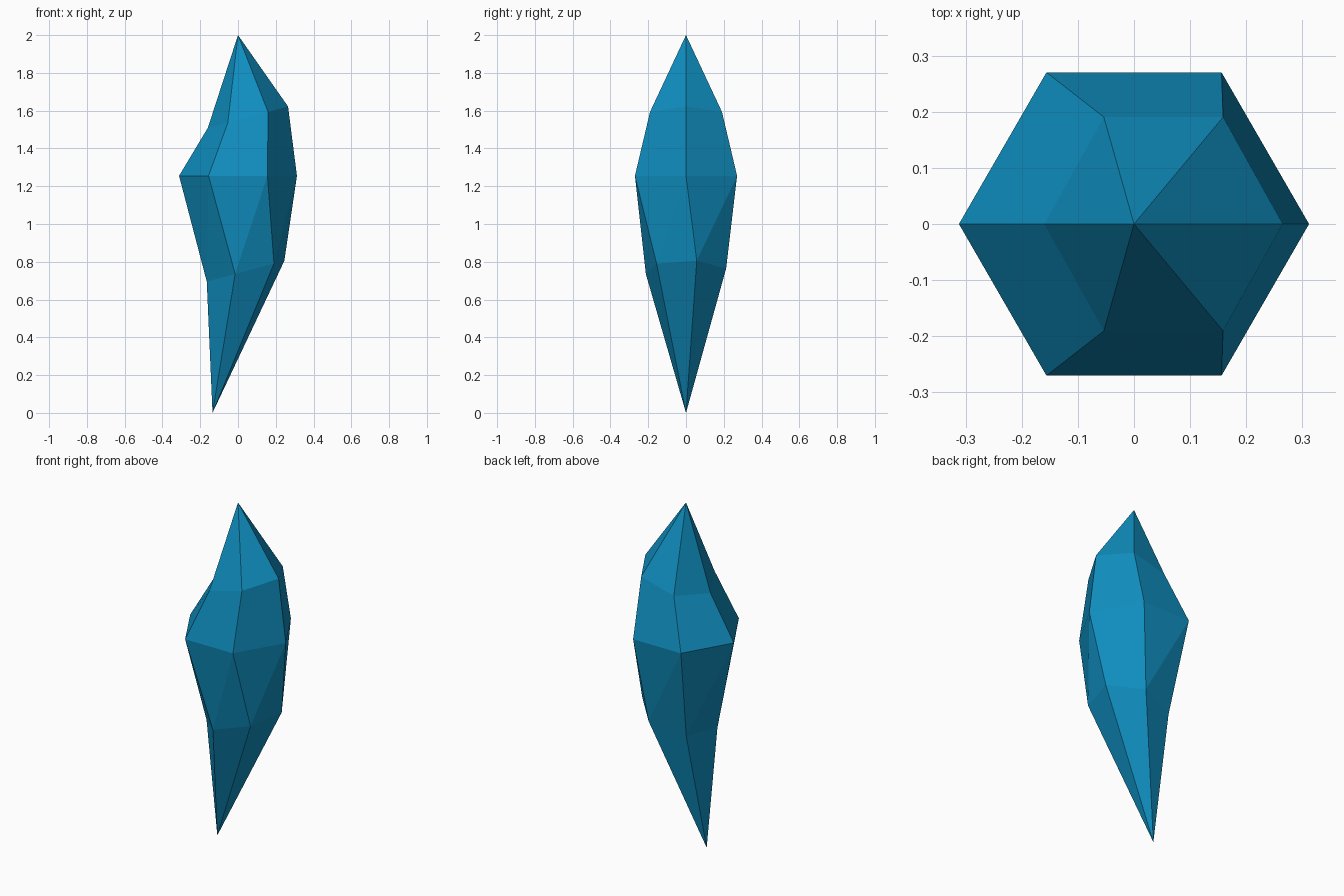
import bpy, bmesh
from math import radians
from mathutils import Matrix, Vector

if "Cube" in bpy.data.objects:
    bpy.data.objects.remove(bpy.data.objects["Cube"])

SIDES = 6
bm = bmesh.new()


def ring(radius, centre, tilt=0, twist=0):
    """Hexagonal ring, twisted about z then tilted about y."""
    m = (Matrix.Translation(centre) @ Matrix.Rotation(radians(-tilt), 4, 'Y')
         @ Matrix.Rotation(radians(twist), 4, 'Z'))
    step = 360 / SIDES
    return [bm.verts.new(m @ Matrix.Rotation(radians(step * i), 4, 'Z') @ Vector((radius, 0, 0)))
            for i in range(SIDES)]


# Tips and the three rings between them
bottom = bm.verts.new((-0.135, 0, 0))
lower = ring(0.22, (0.04, 0, 0.75), tilt=15, twist=15)
middle = ring(0.312, (0, 0, 1.255))
upper = ring(0.22, (0.0525, 0, 1.565), tilt=15)
top = bm.verts.new((0, 0, 2))

# Facets, going around the crystal
for i in range(SIDES):
    j = (i + 1) % SIDES
    bm.faces.new((bottom, lower[j], lower[i]))
    bm.faces.new((lower[i], lower[j], middle[j]))
    bm.faces.new((lower[i], middle[j], middle[i]))
    bm.faces.new((middle[i], middle[j], upper[j], upper[i]))
    bm.faces.new((upper[i], upper[j], top))

bmesh.ops.recalc_face_normals(bm, faces=bm.faces[:])
mesh = bpy.data.meshes.new("crystal")
bm.to_mesh(mesh)
bm.free()

# Blue crystal material
blue = bpy.data.materials.new("crystal_blue")
blue.diffuse_color = (0.005, 0.27, 0.52, 1)
blue.use_nodes = True
blue.node_tree.nodes["Principled BSDF"].inputs["Base Color"].default_value = blue.diffuse_color
mesh.materials.append(blue)
crystal = bpy.data.objects.new("crystal", mesh)
bpy.context.collection.objects.link(crystal)
